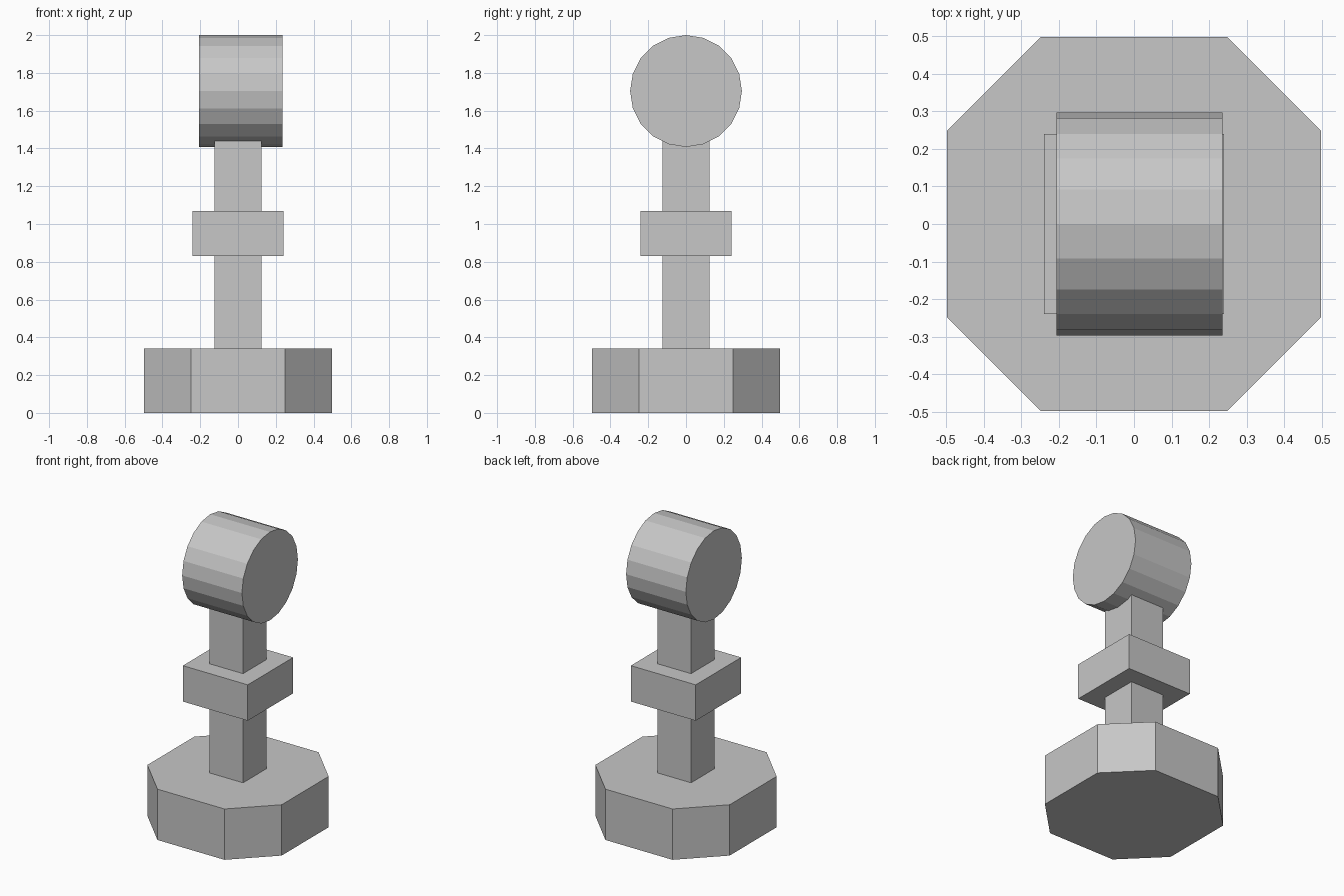
import bpy
import bmesh
from math import pi
from mathutils import Matrix

cube = bpy.data.objects.get("Cube")
if cube:
    bpy.data.objects.remove(cube, do_unlink=True)

grey = bpy.data.materials.new("light_grey")
grey.use_nodes = True
grey.diffuse_color = (0.57, 0.57, 0.57, 1)
grey.node_tree.nodes["Principled BSDF"].inputs["Base Color"].default_value = grey.diffuse_color


def add_part(name, bm):
    """Turn a bmesh into a flat-shaded grey object."""
    bmesh.ops.recalc_face_normals(bm, faces=bm.faces)
    mesh = bpy.data.meshes.new(name)
    bm.to_mesh(mesh)
    bm.free()
    mesh.materials.append(grey)
    bpy.context.collection.objects.link(bpy.data.objects.new(name, mesh))


def prism(name, outline, z0, z1):
    """Extrude an outline upward from z0 to z1."""
    bm = bmesh.new()
    face = bm.faces.new([bm.verts.new((x, y, z0)) for x, y in outline])
    result = bmesh.ops.extrude_face_region(bm, geom=[face], use_keep_orig=True)
    top = [v for v in result["geom"] if isinstance(v, bmesh.types.BMVert)]
    bmesh.ops.translate(bm, verts=top, vec=(0, 0, z1 - z0))
    add_part(name, bm)


def square(h):
    return [(-h, -h), (h, -h), (h, h), (-h, h)]


# Base: square block with chamfered corners
a, b = 0.497, 0.248
prism("base", [(b, -a), (a, -b), (a, b), (b, a),
               (-b, a), (-a, b), (-a, -b), (-b, -a)], 0, 0.34)

# Square post, reaching into the head, and the collar around it
prism("post", square(0.125), 0.34, 1.5)
prism("collar", square(0.24), 0.83, 1.07)

# Head: drum lying along x, slightly off centre
radius, left, right = 0.296, 0.236, -0.206
bm = bmesh.new()
bmesh.ops.create_cone(
    bm, cap_ends=True, segments=20, radius1=radius, radius2=radius, depth=left - right,
    matrix=Matrix.Translation(((left + right) / 2, 0, 2 - radius)) @ Matrix.Rotation(pi / 2, 4, "Y"))
add_part("head", bm)
